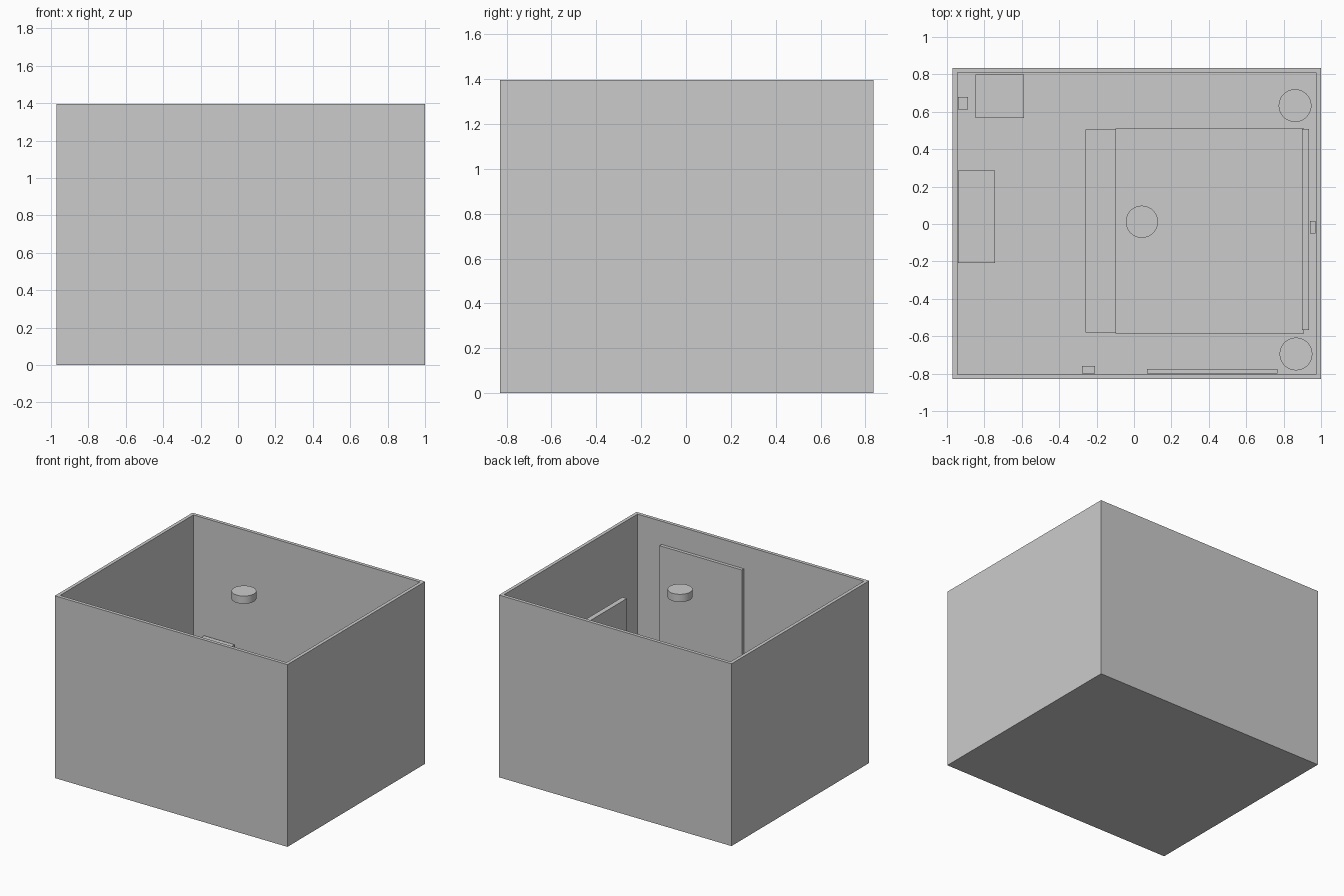
import bpy
import bmesh

if "Cube" in bpy.data.objects:
    bpy.data.objects.remove(bpy.data.objects["Cube"])


def box(name, x, y, z):
    """Box from (min, max) ranges on each axis."""
    bm = bmesh.new()
    bmesh.ops.create_cube(bm, size=1)
    for v in bm.verts:
        v.co = [r[0] if c < 0 else r[1] for c, r in zip(v.co, (x, y, z))]
    me = bpy.data.meshes.new(name)
    bm.to_mesh(me)
    bm.free()
    ob = bpy.data.objects.new(name, me)
    bpy.context.collection.objects.link(ob)
    return ob


def disc(name, x, y, radius, z):
    """Upright cylinder with smooth sides and sharp rims."""
    bpy.ops.mesh.primitive_cylinder_add(
        vertices=48, radius=radius, depth=z[1] - z[0],
        location=(x, y, (z[0] + z[1]) / 2))
    ob = bpy.context.object
    ob.name = name
    bpy.ops.object.shade_smooth_by_angle()
    return ob


# Room shell: solid block with the top inset and pushed down to the floor
WALL, HEIGHT, FLOOR = 0.037, 1.395, 0.03
room = box("room_shell", (-0.97, 1.0), (-0.83, 0.835), (0, HEIGHT))
bm = bmesh.new()
bm.from_mesh(room.data)
bm.normal_update()
top = max(bm.faces, key=lambda f: f.calc_center_median().z)
bmesh.ops.inset_region(bm, faces=[top], thickness=WALL)
inner = bmesh.ops.extrude_discrete_faces(bm, faces=[top])["faces"][0]
for v in inner.verts:
    v.co.z = FLOOR
bmesh.ops.recalc_face_normals(bm, faces=bm.faces)
bm.to_mesh(room.data)
bm.free()

# Bed, headboard and foot bench
box("bed", (-0.10, 0.909), (-0.585, 0.51), (FLOOR, 0.36))
box("headboard", (0.898, 0.936), (-0.567, 0.508), (FLOOR, 0.86))
box("foot_bench", (-0.26, -0.10), (-0.58, 0.505), (FLOOR, 0.27))

# Drawer cabinet and chair block along the walls
box("drawer_cabinet", (-0.94, -0.742), (-0.208, 0.285), (FLOOR, 0.47))
box("chair", (-0.847, -0.588), (0.567, 0.80), (FLOOR, 0.50))

# Round side tables on both sides of the bed
for side, x, y in (("back", 0.861, 0.633), ("front", 0.866, -0.695)):
    disc("side_table_" + side, x, y, 0.0875, (FLOOR, 0.36))

# Hanging ceiling fan drum
disc("ceiling_fan", 0.042, 0.012, 0.086, (1.323, 1.382))

# Closet door panel on the front wall
box("closet_door", (0.07, 0.767), (-0.80, -0.775), (FLOOR, 1.22))

# Small wall outlets
for name, x, y in (("front", (-0.278, -0.208), (-0.80, -0.76)),
                   ("left", (-0.94, -0.888), (0.612, 0.68)),
                   ("right", (0.94, 0.97), (-0.051, 0.016))):
    box("wall_outlet_" + name, x, y, (0.17, 0.26))
